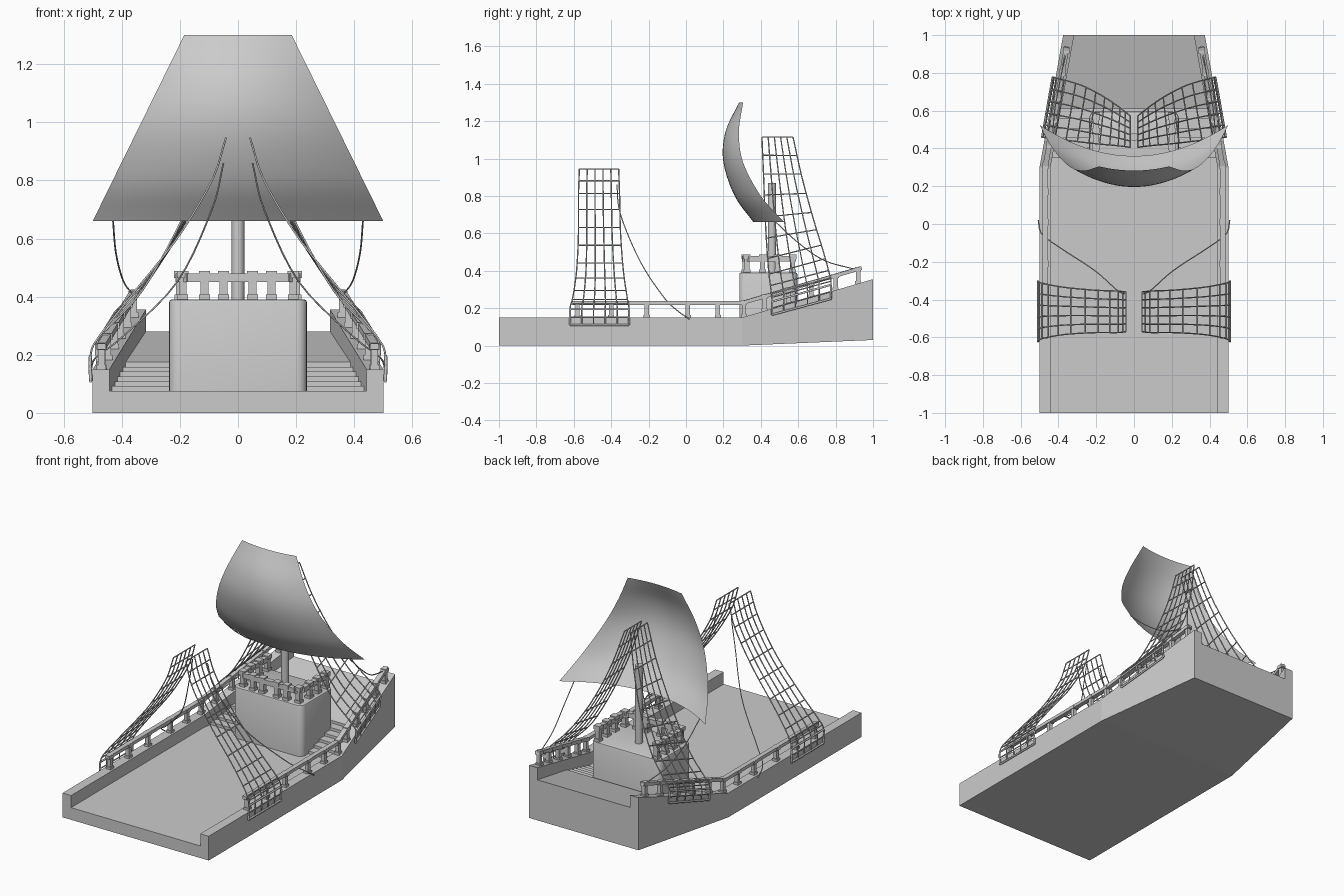
import bpy, bmesh
from mathutils import Vector, Matrix

if "Cube" in bpy.data.objects:
    bpy.data.objects.remove(bpy.data.objects["Cube"])

def lerp(a, b, t):
    return a + (b - a) * t

def aft(y):  # 0 amidships, 1 at the stern
    return max(0, (y - 0.3) / 0.7)

def finish(name, bm, smooth=None, mirror=False):
    bmesh.ops.recalc_face_normals(bm, faces=bm.faces)
    me = bpy.data.meshes.new(name)
    bm.to_mesh(me)
    bm.free()
    ob = bpy.data.objects.new(name, me)
    bpy.context.collection.objects.link(ob)
    if mirror:
        ob.modifiers.new("mirror", 'MIRROR')
    if smooth:
        bpy.ops.object.select_all(action='DESELECT')
        ob.select_set(True)
        bpy.context.view_layer.objects.active = ob
        bpy.ops.object.shade_smooth_by_angle(angle=smooth)
    return ob

def spline(pts, n):
    """n+1 points on a Catmull-Rom curve through pts"""
    p = [Vector(q) for q in pts]
    p = [2 * p[0] - p[1]] + p + [2 * p[-1] - p[-2]]
    out, segs = [], len(pts) - 1
    for i in range(n + 1):
        u = i / n * segs
        k = min(int(u), segs - 1)
        t = u - k
        a, b, c, d = p[k:k + 4]
        out.append(0.5 * (2 * b + (c - a) * t + (2 * a - 5 * b + 4 * c - d) * t * t
                          + (3 * b - a - 3 * c + d) * t ** 3))
    return out

def ropes(name, lines, radius):
    cu = bpy.data.curves.new(name, 'CURVE')
    cu.dimensions = '3D'
    cu.bevel_depth = radius
    cu.bevel_resolution = 1
    cu.use_fill_caps = True
    for side in (1, -1):
        for line in lines:
            s = cu.splines.new('POLY')
            s.points.add(len(line) - 1)
            for pt, co in zip(s.points, line):
                pt.co = (side * co[0], co[1], co[2], 1)
    ob = bpy.data.objects.new(name, cu)
    bpy.context.collection.objects.link(ob)

# Hull: U-shaped sections lofted along y, with steps up to the sloping aft deck
stations = [(-1, 0.075), (0.3, 0.075)]
for i in range(6):
    y = 0.35 + i * 0.052
    stations += [(y, 0.075 + i * 0.0167), (y, 0.075 + (i + 1) * 0.0167)]
stations += [(1, 0.28)]
bm = bmesh.new()
rings = []
for y, deck in stations:
    t = aft(y)
    w, top, low = 0.5 - 0.125 * t, 0.15 + 0.205 * t, 0.03 * t
    i = w - 0.058
    sec = [(-w, low), (w, low), (w, top), (i, top), (i, deck), (-i, deck), (-i, top), (-w, top)]
    rings.append([bm.verts.new((x, y, z)) for x, z in sec])
for a, b in zip(rings, rings[1:]):
    for k in range(8):
        n = (k + 1) % 8
        if (a[k].co - b[k].co).length + (a[n].co - b[n].co).length > 1e-5:
            quad = [a[k], a[n], b[n], b[k]]
            bm.faces.new(quad)
bm.faces.new(rings[0])
bm.faces.new(rings[-1])
bmesh.ops.remove_doubles(bm, verts=bm.verts, dist=1e-5)
finish("hull", bm)

# Cabin block with rounded corners
bm = bmesh.new()
bmesh.ops.create_cube(bm, size=1, matrix=Matrix.Translation((0, 0.44, 0.232))
                      @ Matrix.Diagonal((0.474, 0.31, 0.318, 1)))
up = [e for e in bm.edges if abs(e.verts[0].co.z - e.verts[1].co.z) > 0.1]
bmesh.ops.bevel(bm, geom=up, offset=0.035, segments=5, profile=0.5, affect='EDGES')
top = [e for e in bm.edges if min(v.co.z for v in e.verts) > 0.38]
bmesh.ops.bevel(bm, geom=top, offset=0.01, segments=2, profile=0.5, affect='EDGES')
finish("cabin", bm, smooth=0.7)

# Mast
bm = bmesh.new()
bmesh.ops.create_cone(bm, cap_ends=True, segments=20, radius1=0.022, radius2=0.022, depth=0.5,
                      matrix=Matrix.Translation((0, 0.46, 0.62)))
finish("mast", bm, smooth=0.7)

# Sail: parabolic belly between a centre profile and an edge profile
centre = spline([(0, 0.283, 1.3), (0, 0.21, 1.14), (0, 0.2, 0.98), (0, 0.26, 0.8), (0, 0.36, 0.66)], 20)
edge = spline([(0, 0.305, 1.3), (0, 0.283, 1.14), (0, 0.305, 0.98), (0, 0.4, 0.8), (0, 0.525, 0.66)], 20)
bm = bmesh.new()
grid = []
for c, e in zip(centre, edge):
    w = lerp(0.5, 0.185, (c.z - 0.66) / 0.64)
    grid.append([bm.verts.new((w * u / 10, lerp(c.y, e.y, (u / 10) ** 2), c.z)) for u in range(-10, 11)])
for a, b in zip(grid, grid[1:]):
    for k in range(20):
        bm.faces.new((a[k], a[k + 1], b[k + 1], b[k]))
finish("sail", bm, smooth=1.0)

# Railings: bars joining points, plus chunky posts
def bar(bm, a, b, w, h):
    a, b = Vector(a), Vector(b)
    rot = (b - a).to_track_quat('Y', 'Z').to_matrix().to_4x4()
    bmesh.ops.create_cube(bm, size=1, matrix=Matrix.Translation((a + b) / 2) @ rot
                          @ Matrix.Diagonal((w, (b - a).length + w * 0.5, h, 1)))

def post(bm, x, y, z, h, w):
    for z0, z1, k in ((0, 0.2, 1.25), (0.2, 0.8, 0.9), (0.8, 1.05, 1.3)):
        bmesh.ops.create_cube(bm, size=1, matrix=Matrix.Translation((x, y, z + h * (z0 + z1) / 2))
                              @ Matrix.Diagonal((w * k, w * k, h * (z1 - z0), 1)))

def rail_point(y, dz):
    return (0.47 - 0.125 * aft(y), y, 0.15 + 0.205 * aft(y) + dz)

bm = bmesh.new()
for a, b in ((-0.6, 0.3), (0.3, 0.93)):
    bar(bm, rail_point(a, 0.078), rail_point(b, 0.078), 0.028, 0.02)
for y in (-0.58, -0.4, -0.21, 0.01, 0.17, 0.31, 0.42, 0.55, 0.67, 0.8, 0.92):
    post(bm, *rail_point(y, -0.003), 0.086, 0.026)
finish("side_railing", bm, mirror=True)

bm = bmesh.new()
corners = [(0, 0.315, 0.465), (0.17, 0.315, 0.465), (0.2, 0.345, 0.465), (0.2, 0.58, 0.465)]
for a, b in zip(corners, corners[1:]):
    bar(bm, a, b, 0.03, 0.03)
for x, y in ((0.05, 0.315), (0.115, 0.315), (0.19, 0.325), (0.2, 0.41), (0.2, 0.49), (0.2, 0.57)):
    post(bm, x, y, 0.388, 0.095, 0.03)
finish("cabin_railing", bm, mirror=True)

# Shrouds: rope nets between two edge curves, with a heavier frame at the foot
def shroud(name, front, back, cols=6, rows=13):
    n = 26
    f, b = spline(front, n), spline(back, n)
    lines = [[p.lerp(q, c / (cols - 1)) for p, q in zip(f, b)] for c in range(cols)]
    lines += [[f[round(r * n / rows)], b[round(r * n / rows)]] for r in range(rows + 1)]
    ropes(name, lines, 0.0035)
    k = n - 4
    ropes(name + "_frame", [f[k:], b[k:], [f[k], b[k]], [f[n], b[n]]], 0.006)

fx = [(0.042, 0.945), (0.09, 0.8), (0.21, 0.6), (0.37, 0.4), (0.48, 0.26), (0.507, 0.2), (0.507, 0.11)]
fy = [-0.57, -0.575, -0.575, -0.585, -0.605, -0.62, -0.62]
by = [-0.36, -0.355, -0.35, -0.335, -0.315, -0.305, -0.305]
shroud("fore_shroud", [(x, y, z) for (x, z), y in zip(fx, fy)], [(x, y, z) for (x, z), y in zip(fx, by)])
shroud("aft_shroud",
       [(0.02, 0.406, 1.115), (0.09, 0.415, 0.9), (0.2, 0.425, 0.65), (0.33, 0.44, 0.42),
        (0.45, 0.455, 0.29), (0.485, 0.46, 0.24), (0.482, 0.46, 0.165)],
       [(0.02, 0.572, 1.115), (0.08, 0.62, 0.9), (0.17, 0.68, 0.68), (0.28, 0.735, 0.5),
        (0.4, 0.77, 0.37), (0.43, 0.775, 0.33), (0.425, 0.775, 0.25)])

# Loose ropes: fore stay to the hull side, and sail sheet to the stern rail
ropes("stay_rope", [
    spline([(0.05, -0.37, 0.86), (0.09, -0.35, 0.7), (0.21, -0.245, 0.45), (0.4, -0.12, 0.26),
            (0.49, -0.05, 0.19), (0.507, 0.02, 0.14)], 25),
    spline([(0.43, 0.48, 0.66), (0.42, 0.6, 0.55), (0.395, 0.74, 0.455), (0.36, 0.915, 0.405)], 20)], 0.003)
